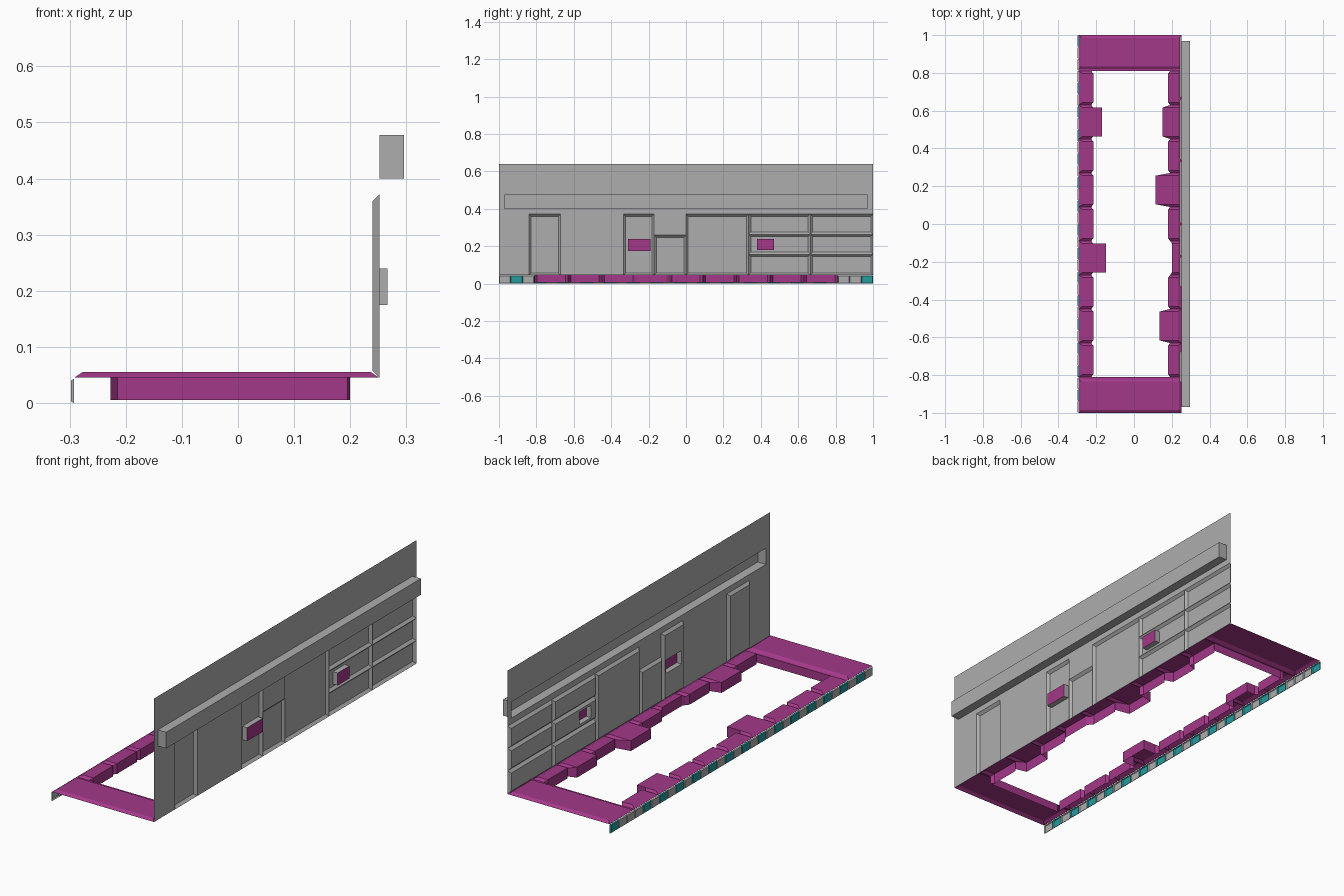
import bpy, bmesh
from mathutils import Vector

cube = bpy.data.objects.get("Cube")
if cube:
    bpy.data.objects.remove(cube)


def material(name, rgb):
    m = bpy.data.materials.new(name)
    m.use_nodes = True
    m.diffuse_color = (*rgb, 1)
    m.node_tree.nodes["Principled BSDF"].inputs["Base Color"].default_value = (*rgb, 1)
    return m


GREY = material("grey", (0.42, 0.42, 0.42))
MAGENTA = material("magenta", (0.37, 0.04, 0.25))
TEAL = material("teal", (0.02, 0.33, 0.34))


def finish(bm, name, mat):
    bmesh.ops.remove_doubles(bm, verts=bm.verts, dist=0.0001)
    me = bpy.data.meshes.new(name)
    bm.to_mesh(me)
    bm.free()
    me.materials.append(mat)
    ob = bpy.data.objects.new(name, me)
    bpy.context.collection.objects.link(ob)


def add_face(bm, pts, inside):
    """Add a face turned away from the inside point."""
    unique = []
    for p in map(Vector, pts):
        if all((p - q).length > 0.0005 for q in unique):
            unique.append(p)
    if len(unique) < 3:
        return
    f = bm.faces.new([bm.verts.new(p) for p in unique])
    f.normal_update()
    if f.normal.dot(f.calc_center_median() - Vector(inside)) < 0:
        f.normal_flip()


def point(axis, level, a, b):
    return (level, a, b) if axis == "x" else (a, b, level)


def sheet(bm, axis, level, rect, holes, inside):
    """Flat rectangle with rectangular openings."""
    a0, a1, b0, b1 = rect
    cuts_a = sorted({a0, a1, *[v for h in holes for v in h[:2]]})
    cuts_b = sorted({b0, b1, *[v for h in holes for v in h[2:]]})
    for p, q in zip(cuts_a, cuts_a[1:]):
        for r, s in zip(cuts_b, cuts_b[1:]):
            u, v = (p + q) / 2, (r + s) / 2
            if not any(h[0] < u < h[1] and h[2] < v < h[3] for h in holes):
                add_face(bm, [point(axis, level, *c) for c in
                              ((p, r), (q, r), (q, s), (p, s))], inside)


def panel(bm, axis, base, top, rect, inset, inside, holes=(), cap=True):
    """Rim sloping from a base rectangle to an inset one, with a flat cap."""
    a0, a1, b0, b1 = rect
    small = (a0 + inset, a1 - inset, b0 + inset, b1 - inset)
    rings = []
    for level, (p, q, r, s) in ((base, rect), (top, small)):
        rings.append([point(axis, level, *c) for c in ((p, r), (q, r), (q, s), (p, s))])
    for i in range(4):
        j = (i + 1) % 4
        add_face(bm, [rings[0][i], rings[0][j], rings[1][j], rings[1][i]], inside)
    if cap:
        sheet(bm, axis, top, small, holes, inside)


# Wall with recessed doors, display panels and shelves
WALL, RECESS, FLOOR, HEAD = 0.252, 0.24, 0.045, 0.372
beam = (-0.97, 0.97, 0.40, 0.478)
windows = [(-0.31, -0.19, 0.175, 0.24), (0.38, 0.47, 0.18, 0.24)]
recesses = [(-0.84, -0.67, FLOOR, HEAD), (-0.335, -0.17, FLOOR, HEAD),
            (-0.17, 0.0, FLOOR, 0.26), (0.0, 0.335, FLOOR, HEAD)]
shelf_z = [FLOOR, 0.157, 0.264, HEAD]
for y0, y1 in ((0.335, 0.665), (0.665, 1.0)):
    recesses += [(y0, y1, r, s) for r, s in zip(shelf_z, shelf_z[1:])]

behind = (-10, 0, 0.2)
bm = bmesh.new()
sheet(bm, "x", WALL, (-1, 1, FLOOR, 0.64), recesses + [beam], behind)
finish(bm, "wall", GREY)

bm = bmesh.new()
for r in recesses:
    holes = [w for w in windows if r[0] < w[0] < r[1] and r[2] < w[2] < r[3]]
    panel(bm, "x", WALL, RECESS, r, 0.012, behind, holes)
finish(bm, "recessed_panels", GREY)

# Projecting beam, open at the back
bm = bmesh.new()
panel(bm, "x", WALL, 0.296, beam, 0, (WALL, 0, 0.44))
finish(bm, "beam", GREY)

# Projecting windows
for i, w in enumerate(windows):
    centre = (RECESS, (w[0] + w[1]) / 2, (w[2] + w[3]) / 2)
    bm = bmesh.new()
    panel(bm, "x", RECESS, 0.266, w, 0, centre, cap=False)
    finish(bm, f"window_frame_{i + 1}", GREY)
    bm = bmesh.new()
    sheet(bm, "x", 0.266, w, [], centre)
    finish(bm, f"window_pane_{i + 1}", MAGENTA)

# Floor segments along both sides, with an inner wall and some bays
TOP, BOTTOM, STEP, BEVEL = 0.055, 0.005, 0.18, 0.014


def side_floor(name, outer, inner, sign, bays, square):
    bm = bmesh.new()
    seam = inner + sign * 0.012
    for k in range(-4, 5):
        y0, y1 = (k - 0.5) * STEP, (k + 0.5) * STEP
        reach = bays.get(k, inner)

        def row(y, x, raised):
            shoulder = outer - sign * (0.02 if raised else 0)
            z = TOP if raised else FLOOR
            return [(outer, y, FLOOR), (shoulder, y, z), (x, y, z), (x, y, BOTTOM)]

        lo, hi = y0 + BEVEL, y1 - BEVEL
        rows = [row(y0, seam, False), row(lo, reach, True),
                row(hi, reach, True), row(y1, seam, False)]
        # The outer edge runs the full length of the segment
        rows[1][0], rows[2][0] = rows[0][0], rows[3][0]
        if square and k in bays:
            rows.insert(1, row(lo, inner, True))
            rows.insert(4, row(hi, inner, True))
            rows[1][0] = rows[0][0]
            rows[4][0] = rows[5][0]
        for a, b in zip(rows, rows[1:]):
            for i in range(3):
                add_face(bm, [a[i], a[i + 1], b[i + 1], b[i]], (outer, k * STEP, 0))
    finish(bm, name, MAGENTA)


side_floor("right_floor", -0.292, -0.215, -1, {3: -0.17, -1: -0.147}, True)
side_floor("left_floor", WALL, 0.18, 1,
           {3: 0.15, 1: 0.115, -1: 0.2, -3: 0.135}, False)

# End floors and their inner walls
for name, s in (("front", -1), ("back", 1)):
    bm = bmesh.new()
    y0, y1 = sorted((s * 0.82, s))
    panel(bm, "z", FLOOR, TOP, (-0.292, WALL, y0, y1), 0.015, (0, s * 0.9, 0))
    e0, e1 = sorted((s * 0.81, s * 0.82))
    sheet(bm, "z", FLOOR, (-0.292, WALL, e0, e1), [], (0, 0, 0))
    y = s * 0.81
    add_face(bm, [(-0.215, y, BOTTOM), (0.195, y, BOTTOM), (0.195, y, FLOOR),
                  (-0.215, y, FLOOR)], (0, s, 0))
    finish(bm, name + "_floor", MAGENTA)

# Striped curb of bevelled tiles
COUNT = 32
for name, mat, teal in (("grey_curb_tiles", GREY, False), ("teal_curb_tiles", TEAL, True)):
    bm = bmesh.new()
    for i in range(COUNT):
        if (i % 2 == 1 and i != COUNT - 3) == teal:
            y0 = -1 + 2 * i / COUNT
            panel(bm, "x", -0.292, -0.298, (y0, y0 + 2 / COUNT, 0, 0.043), 0.003,
                  (0, y0 + 1 / COUNT, 0.02))
    finish(bm, name, mat)
